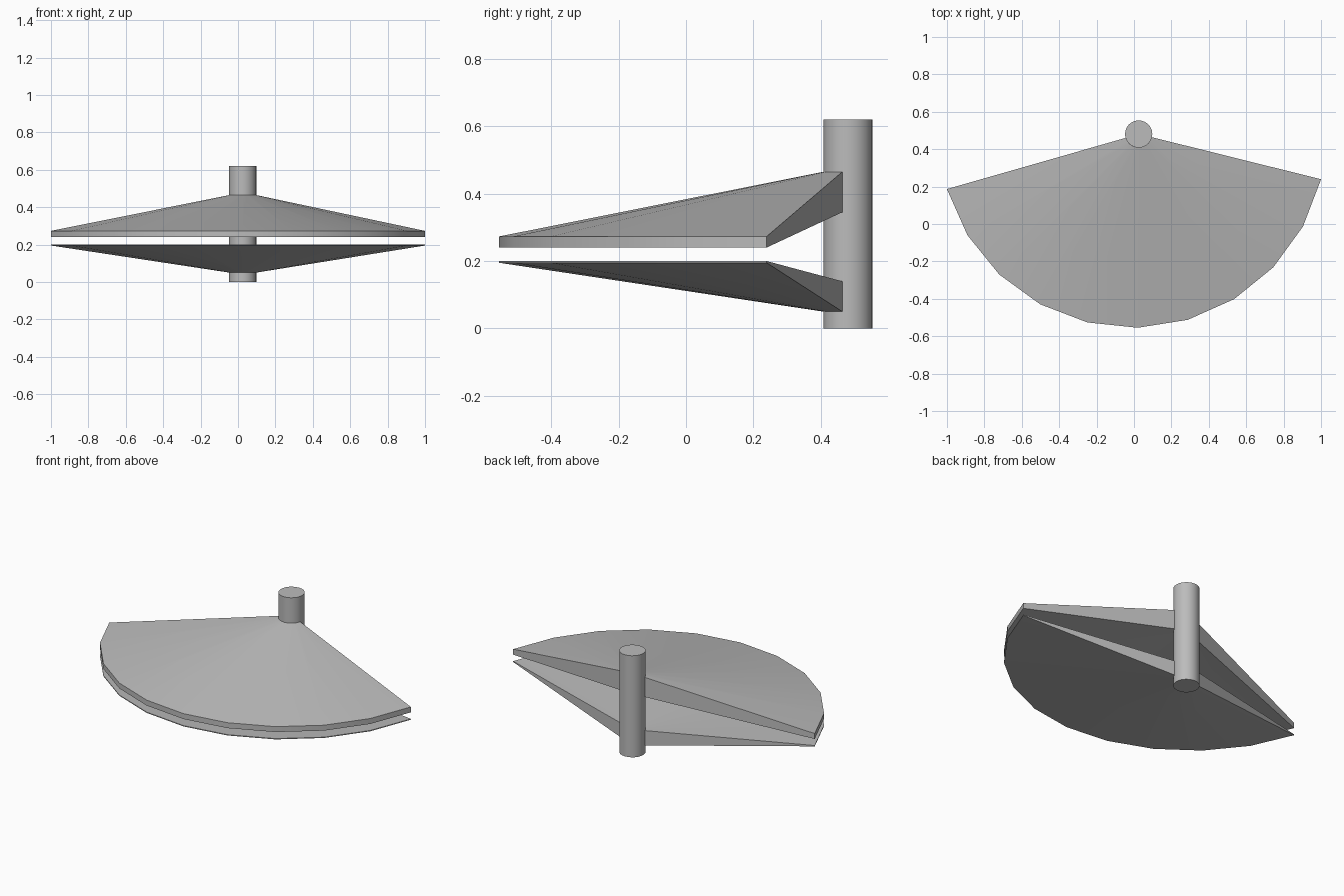
import bpy, math
from math import radians, cos, sin

cube = bpy.data.objects.get("Cube")
if cube:
    bpy.data.objects.remove(cube, do_unlink=True)

# One plain grey for every part
grey = bpy.data.materials.new("light grey")
grey.use_nodes = True
colour = (0.5, 0.5, 0.5, 1)
grey.diffuse_color = colour
grey.node_tree.nodes["Principled BSDF"].inputs["Base Color"].default_value = colour

HUB_X, HUB_Y, HUB_R = 0.025, 0.481, 0.073
RIM_X, RIM_R = -0.007, 1.036
STEPS = 10


def finish(obj):
    obj.data.materials.append(grey)
    bpy.ops.object.select_all(action='DESELECT')
    obj.select_set(True)
    bpy.context.view_layer.objects.active = obj
    bpy.ops.object.shade_smooth_by_angle(angle=radians(30))


def fan(name, hub_z, rim_z):
    """Sweep a tapered four-corner section around the post."""
    verts, faces = [], []
    for i in range(STEPS + 1):
        a = radians(-163.5 + 15 * i)
        hub = (HUB_X + HUB_R * cos(a), HUB_Y + HUB_R * sin(a))
        rim = (RIM_X + RIM_R * cos(a), HUB_Y + RIM_R * sin(a))
        verts += [(*hub, hub_z[0]), (*rim, rim_z[0]), (*rim, rim_z[1]), (*hub, hub_z[1])]
    for i in range(STEPS):
        for k in range(4):
            n = (k + 1) % 4
            faces.append((4 * i + k, 4 * i + 4 + k, 4 * i + 4 + n, 4 * i + n))
    last = 4 * STEPS
    faces += [(0, 1, 2, 3), (last + 3, last + 2, last + 1, last)]
    mesh = bpy.data.meshes.new(name)
    mesh.from_pydata(verts, [], faces)
    obj = bpy.data.objects.new(name, mesh)
    bpy.context.collection.objects.link(obj)
    finish(obj)


# Upright post
bpy.ops.mesh.primitive_cylinder_add(vertices=24, radius=HUB_R, depth=0.62,
                                    location=(HUB_X, HUB_Y, 0.31))
post = bpy.context.object
post.name = "post"
finish(post)

# Two fan-shaped plates: (bottom, top) heights at the post and at the rim
fan("upper_fan", (0.345, 0.465), (0.24, 0.273))
fan("lower_fan", (0.05, 0.14), (0.195, 0.2))
